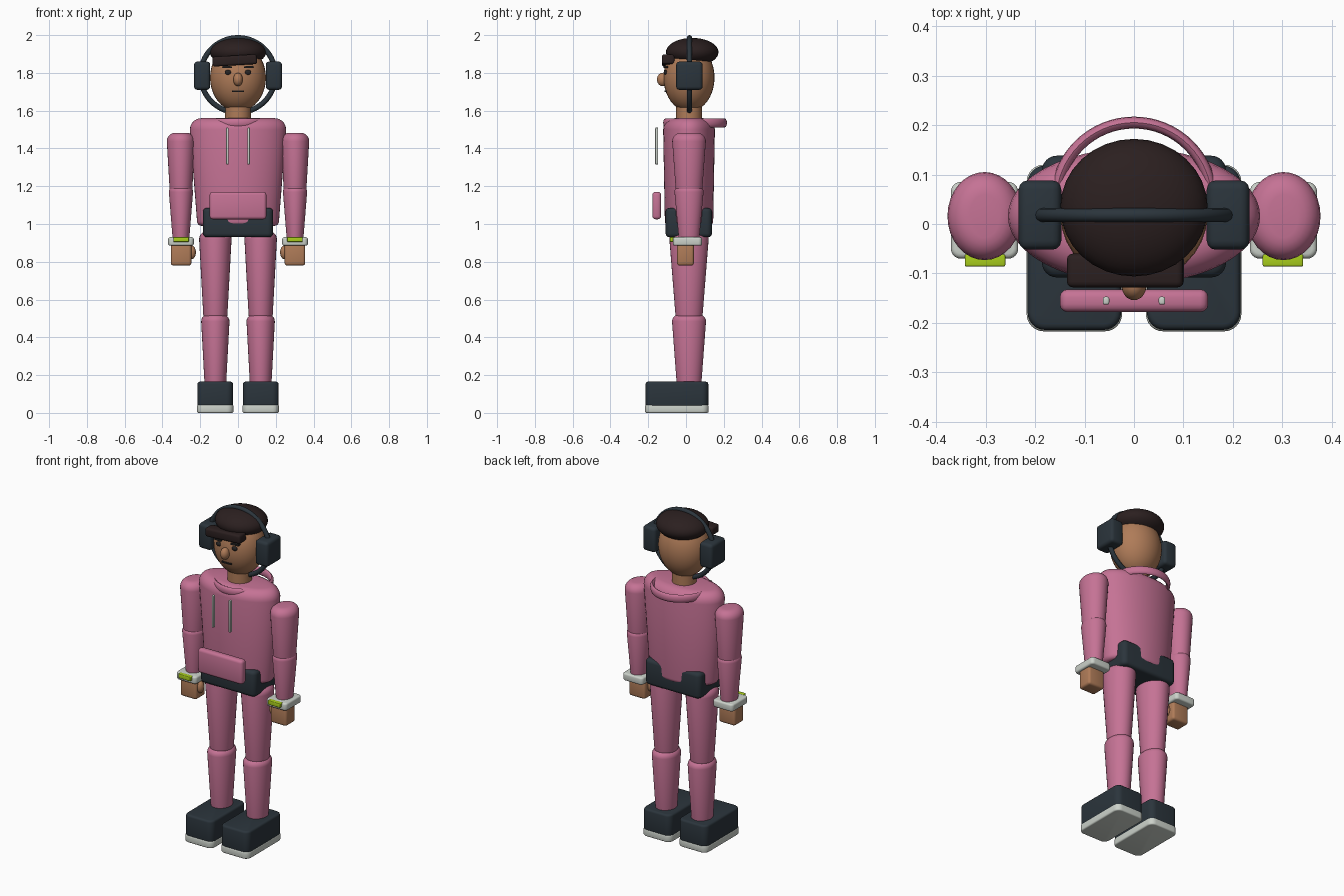
import bpy, bmesh, math
from mathutils import Matrix, Vector

if "Cube" in bpy.data.objects:
    bpy.data.objects.remove(bpy.data.objects["Cube"])

CY = 0.016  # common depth of the body axis


def mat(name, rgb):
    m = bpy.data.materials.new(name)
    m.diffuse_color = (*rgb, 1)
    m.use_nodes = True
    m.node_tree.nodes["Principled BSDF"].inputs["Base Color"].default_value = m.diffuse_color
    return m


PINK = mat("pink_fabric", (0.56, 0.17, 0.30))
NAVY = mat("dark_slate", (0.024, 0.035, 0.045))
HAIR = mat("dark_brown", (0.024, 0.014, 0.014))
SKIN = mat("tan_skin", (0.43, 0.20, 0.098))
GREY = mat("light_grey", (0.60, 0.64, 0.59))
LIME = mat("lime", (0.40, 0.62, 0.012))
BLACK = mat("face_dark", (0.02, 0.018, 0.018))


def finish(bm, name, material):
    bmesh.ops.recalc_face_normals(bm, faces=bm.faces)
    me = bpy.data.meshes.new(name)
    bm.to_mesh(me)
    bm.free()
    ob = bpy.data.objects.new(name, me)
    bpy.context.collection.objects.link(ob)
    me.materials.append(material)
    bpy.context.view_layer.objects.active = ob
    ob.select_set(True)
    bpy.ops.object.shade_smooth_by_angle(angle=math.radians(40))
    ob.select_set(False)
    return ob


def box(name, material, lo, hi, r=0.015, corner=0.0, tilt=0.0):
    """Rounded box; corner rounds the upright edges first, tilt turns it about y."""
    lo, hi = Vector(lo), Vector(hi)
    size, mid = hi - lo, (hi + lo) / 2
    bm = bmesh.new()
    bmesh.ops.create_cube(bm, size=1)
    bmesh.ops.scale(bm, vec=size, verts=bm.verts)
    if corner:
        up = [e for e in bm.edges if abs((e.verts[0].co - e.verts[1].co).z) > 1e-5]
        bmesh.ops.bevel(bm, geom=up, offset=corner, segments=6, profile=0.5, affect='EDGES')
    if r:
        sharp = [e for e in bm.edges if e.calc_face_angle() > 0.6]
        bmesh.ops.bevel(bm, geom=sharp, offset=r, segments=3, profile=0.5, affect='EDGES')
    bm.transform(Matrix.Translation(mid) @ Matrix.Rotation(tilt, 4, 'Y'))
    return finish(bm, name, material)


def ball(name, material, c, s):
    bm = bmesh.new()
    bmesh.ops.create_uvsphere(bm, u_segments=32, v_segments=20, radius=1)
    bm.transform(Matrix.Translation(c) @ Matrix.Diagonal((*s, 1)))
    return finish(bm, name, material)


def limb(name, material, x, rings, n=32):
    """Elliptical rings (z, rx, ry) joined into a closed upright form."""
    bm = bmesh.new()
    rows = []
    for z, rx, ry in rings:
        rows.append([bm.verts.new((x + rx * math.cos(2 * math.pi * i / n),
                                   CY + ry * math.sin(2 * math.pi * i / n), z)) for i in range(n)])
    for a, b in zip(rows, rows[1:]):
        for i in range(n):
            j = (i + 1) % n
            bm.faces.new((a[i], a[j], b[j], b[i]))
    bm.faces.new(rows[0])
    bm.faces.new(rows[-1])
    return finish(bm, name, material)


def rounded(z0, r0, z1, r1, f0, f1):
    """Tapered rings from bottom to top with quarter-round fillets f0 and f1."""
    out = []
    for k in range(6):
        a = math.pi / 2 * k / 5
        d = f0 * (1 - math.sin(a))
        out.append((z0 + f0 * (1 - math.cos(a)), r0[0] - d, r0[1] - d))
    out = [(z0 + f0 * (1 - math.sin(math.pi / 2 * k / 5)),
            r0[0] - f0 * (1 - math.cos(math.pi / 2 * k / 5)),
            r0[1] - f0 * (1 - math.cos(math.pi / 2 * k / 5))) for k in range(5, -1, -1)]
    for k in range(6):
        a = math.pi / 2 * k / 5
        d = f1 * (1 - math.cos(a))
        out.append((z1 - f1 * (1 - math.sin(a)), r1[0] - d, r1[1] - d))
    return out


def ring(name, material, c, R, r, squash, rot=None, n=64, m=12):
    """Torus; squash scales the tube along the ring axis."""
    bm = bmesh.new()
    v = []
    for i in range(n):
        a = 2 * math.pi * i / n
        row = []
        for j in range(m):
            b = 2 * math.pi * j / m
            q = R + r * math.cos(b)
            row.append(bm.verts.new((q * math.cos(a), q * math.sin(a), r * squash * math.sin(b))))
        v.append(row)
    for i in range(n):
        for j in range(m):
            k, l = (i + 1) % n, (j + 1) % m
            bm.faces.new((v[i][j], v[k][j], v[k][l], v[i][l]))
    bm.transform(Matrix.Translation(c) @ (rot or Matrix.Identity(4)))
    return finish(bm, name, material)


# Torso, hips and hoodie details
limb("torso", PINK, 0, rounded(0.99, (0.217, 0.128), 1.56, (0.255, 0.137), 0.025, 0.06), 48)
box("hips", NAVY, (-0.186, -0.108, 0.93), (0.186, 0.138, 1.085), 0.02, 0.03)
ring("hood", PINK, (0, 0.048, 1.535), 0.157, 0.012, 2.0)
box("front_pocket", PINK, (-0.15, -0.178, 1.025), (0.15, -0.132, 1.17), 0.016)

# Head, hair and face
limb("neck", SKIN, 0, [(1.52, 0.068, 0.068), (1.65, 0.068, 0.068)])
ball("head", SKIN, (0, CY, 1.775), (0.148, 0.135, 0.18))
ball("hair", HAIR, (0, 0.033, 1.91), (0.149, 0.139, 0.075))
box("fringe", HAIR, (-0.135, -0.128, 1.84), (0.1, -0.06, 1.892), 0.012, tilt=-0.06)
ball("nose", SKIN, (0, -0.124, 1.765), (0.025, 0.03, 0.035))
box("mouth", BLACK, (-0.032, -0.114, 1.699), (0.032, -0.104, 1.707), 0)

# Headphones
ring("headband", NAVY, (0, 0.018, 1.788), 0.198, 0.014, 1.0, Matrix.Rotation(math.pi / 2, 4, 'X'))

for s, side in ((-1, "right"), (1, "left")):
    def sbox(name, m, x0, x1, y0, y1, z0, z1, *a, **k):
        xs = sorted((s * x0, s * x1))
        return box(f"{name}_{side}", m, (xs[0], y0, z0), (xs[1], y1, z1), *a, **k)

    sbox("ear_cup", NAVY, 0.147, 0.233, -0.052, 0.088, 1.71, 1.86, 0.018)
    ball(f"eye_{side}", BLACK, (s * 0.053, -0.108, 1.803), (0.017, 0.01, 0.013))
    sbox("brow", BLACK, 0.032, 0.083, -0.118, -0.095, 1.826, 1.836, 0, tilt=-s * 0.05)
    sbox("drawstring", GREY, 0.05, 0.063, -0.163, -0.147, 1.315, 1.51, 0.004)

    # Arm
    x = s * 0.302
    limb(f"upper_arm_{side}", PINK, x, rounded(1.13, (0.058, 0.068), 1.483, (0.075, 0.089), 0.02, 0.045))
    limb(f"forearm_{side}", PINK, x, rounded(0.915, (0.044, 0.054), 1.2, (0.064, 0.077), 0.005, 0.03))
    sbox("cuff", GREY, 0.234, 0.37, -0.07, 0.085, 0.885, 0.93, 0.01, 0.02)
    sbox("cuff_tag", LIME, 0.26, 0.342, -0.086, -0.06, 0.905, 0.931, 0.004)
    sbox("hand", SKIN, 0.247, 0.356, -0.048, 0.042, 0.78, 0.9, 0.014)
    ball(f"thumb_{side}", SKIN, (s * 0.245, -0.012, 0.85), (0.022, 0.024, 0.036))

    # Leg and shoe
    x = s * 0.12
    limb(f"thigh_{side}", PINK, x, rounded(0.5, (0.064, 0.072), 0.96, (0.086, 0.104), 0.02, 0.04))
    limb(f"shin_{side}", PINK, x, rounded(0.14, (0.057, 0.065), 0.52, (0.075, 0.09), 0.01, 0.035))
    sbox("shoe", NAVY, 0.026, 0.215, -0.214, 0.118, 0.03, 0.165, 0.012, 0.035)
    sbox("sole", GREY, 0.024, 0.217, -0.217, 0.12, 0.0, 0.043, 0.008, 0.035)
